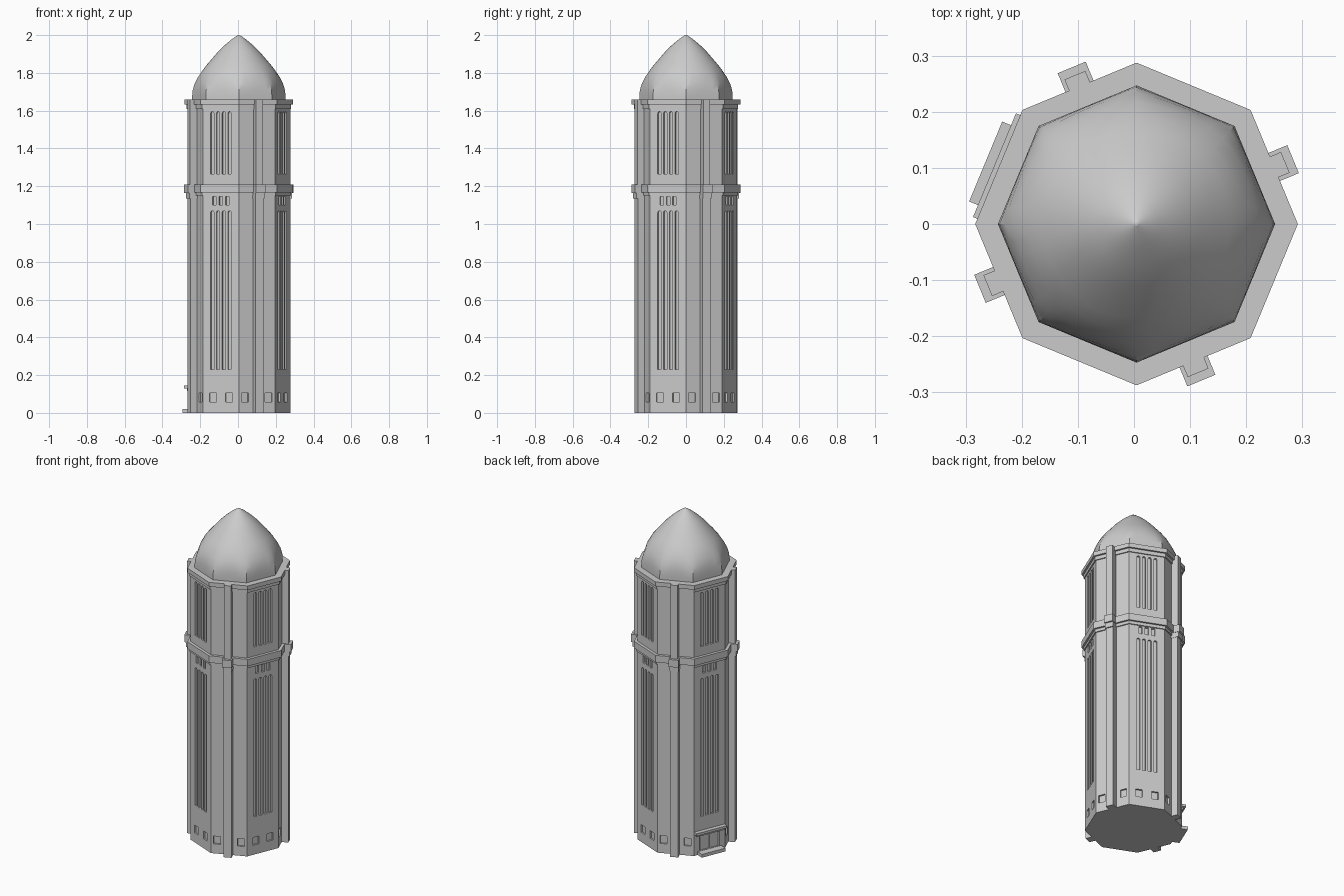
import bpy, bmesh, math
from mathutils import Vector

if "Cube" in bpy.data.objects:
    bpy.data.objects.remove(bpy.data.objects["Cube"])

CX = 0.0045                      # axis of the tower (steps stick out to the left)
A8 = math.cos(math.pi / 8)       # apothem / corner radius of an octagon
R_BODY = 0.269
WINDOW_FACES = [67.5, 157.5, 247.5, 337.5]
PIER_FACES = [22.5, 112.5, 202.5, 292.5]
DOOR_FACE = 157.5

stone = bpy.data.materials.new("light_grey_stone")
stone.diffuse_color = (0.6, 0.6, 0.6, 1)
stone.use_nodes = True
stone.node_tree.nodes["Principled BSDF"].inputs["Base Color"].default_value = stone.diffuse_color


def finish(name, bm):
    bmesh.ops.recalc_face_normals(bm, faces=bm.faces)
    me = bpy.data.meshes.new(name)
    bm.to_mesh(me)
    bm.free()
    me.materials.append(stone)
    ob = bpy.data.objects.new(name, me)
    bpy.context.collection.objects.link(ob)
    return ob


def loft(bm, rings):
    """Closed skin through rings of points."""
    vs = [[bm.verts.new(p) for p in ring] for ring in rings]
    n = len(vs[0])
    for a, b in zip(vs, vs[1:]):
        for i in range(n):
            bm.faces.new((a[i], a[(i + 1) % n], b[(i + 1) % n], b[i]))
    bm.faces.new(vs[0][::-1])
    bm.faces.new(vs[-1])


def octagon(name, levels):
    bm = bmesh.new()
    loft(bm, [[(CX + r * math.cos(i * math.pi / 4), r * math.sin(i * math.pi / 4), z)
               for i in range(8)] for r, z in levels])
    return finish(name, bm)


def plate(bm, face, outline, r0, r1):
    """Extrude a (sideways, height) outline along the normal of a tower face."""
    a = math.radians(face)
    n = Vector((math.cos(a), math.sin(a), 0))
    t = Vector((-math.sin(a), math.cos(a), 0))
    loft(bm, [[Vector((CX, 0, z)) + n * r + t * s for s, z in outline] for r in (r0, r1)])


def rect(s, w, z0, z1):
    return [(s - w / 2, z0), (s + w / 2, z0), (s + w / 2, z1), (s - w / 2, z1)]


def arch(s, w, z0, z1):
    top = [(s + w / 2 * math.cos(k * math.pi / 6), z1 - w / 2 + w / 2 * math.sin(k * math.pi / 6))
           for k in range(7)]
    return [(s - w / 2, z0), (s + w / 2, z0)] + top


# Octagonal shaft with recessed windows
shaft = octagon("tower_shaft", [(R_BODY, 0), (R_BODY, 1.64)])
ap = R_BODY * A8
cut = bmesh.new()
for f in WINDOW_FACES:
    for k in range(4):
        s = (k - 1.5) * 0.033
        plate(cut, f, arch(s, 0.019, 0.23, 1.07), ap - 0.012, ap + 0.05)
        plate(cut, f, arch(s, 0.019, 1.265, 1.595), ap - 0.012, ap + 0.05)
    for k in (-1, 0, 1):
        plate(cut, f, rect(k * 0.037, 0.02, 1.10, 1.146), ap - 0.012, ap + 0.05)
    if f != DOOR_FACE:
        for s in (-0.046, 0.046):
            plate(cut, f, rect(s, 0.04, 0.058, 0.105), ap - 0.01, ap + 0.05)
for f in PIER_FACES:
    for s in (-0.068, 0.068):
        plate(cut, f, rect(s, 0.04, 0.058, 0.105), ap - 0.01, ap + 0.05)
# Doorway recess
plate(cut, DOOR_FACE, rect(0, 0.13, 0.022, 0.115), ap - 0.012, ap + 0.05)
cutter = finish("window_cutter", cut)
cutter.hide_render = True
mod = shaft.modifiers.new("windows", "BOOLEAN")
mod.operation, mod.solver, mod.object = "DIFFERENCE", "EXACT", cutter
bpy.context.view_layer.objects.active = shaft
bpy.ops.object.modifier_apply(modifier=mod.name)
bpy.data.objects.remove(cutter)

# Ledges with a smaller moulding below
octagon("middle_ledge", [(0.276, 1.15), (0.276, 1.168), (0.2875, 1.168), (0.2875, 1.21)])
octagon("top_ledge", [(0.276, 1.61), (0.276, 1.632), (0.2875, 1.632), (0.2875, 1.658)])

# Piers and their caps on every other face
piers, caps = bmesh.new(), bmesh.new()
for f in PIER_FACES:
    plate(piers, f, rect(0, 0.046, 0, 1.17), 0.23, 0.286)
    plate(piers, f, rect(0, 0.04, 1.17, 1.658), 0.23, 0.287)
    plate(caps, f, rect(0, 0.054, 1.165, 1.21), 0.23, 0.302)
    plate(caps, f, rect(0, 0.050, 1.135, 1.165), 0.23, 0.293)
finish("piers", piers)
finish("pier_caps", caps)

# Entrance: step, hood with sloped underside, door panels
door = bmesh.new()
plate(door, DOOR_FACE, rect(0, 0.154, 0, 0.02), 0.23, 0.291)
finish("door_step", door)
hood = bmesh.new()
plate(hood, DOOR_FACE, rect(0, 0.20, 0.13, 0.145), 0.23, 0.274)
plate(hood, DOOR_FACE, rect(0, 0.18, 0.117, 0.13), 0.23, 0.261)
finish("door_hood", hood)
panels = bmesh.new()
for s in (-0.031, 0.031):
    plate(panels, DOOR_FACE, rect(s, 0.056, 0.02, 0.11), 0.23, ap - 0.007)
finish("door_panels", panels)

# Dome: octagonal at the foot, blending to round above
profile = [(0.247, 1.65), (0.247, 1.68), (0.244, 1.71), (0.235, 1.74), (0.218, 1.775),
           (0.191, 1.815), (0.168, 1.845), (0.142, 1.875), (0.112, 1.91), (0.077, 1.945),
           (0.040, 1.976), (0.016, 1.993), (0.003, 2.0)]
rings = []
for r, z in profile:
    b = min(1, max(0, (z - 1.70) / 0.11))
    ring = []
    for i in range(48):
        a = i * math.tau / 48
        octo = A8 / math.cos(a % (math.pi / 4) - math.pi / 8)
        k = r * (octo + (1 - octo) * b)
        ring.append((CX + k * math.cos(a), k * math.sin(a), z))
    rings.append(ring)
bm = bmesh.new()
loft(bm, rings)
dome = finish("dome", bm)
bpy.ops.object.select_all(action="DESELECT")
dome.select_set(True)
bpy.context.view_layer.objects.active = dome
bpy.ops.object.shade_smooth_by_angle(angle=math.radians(28))
